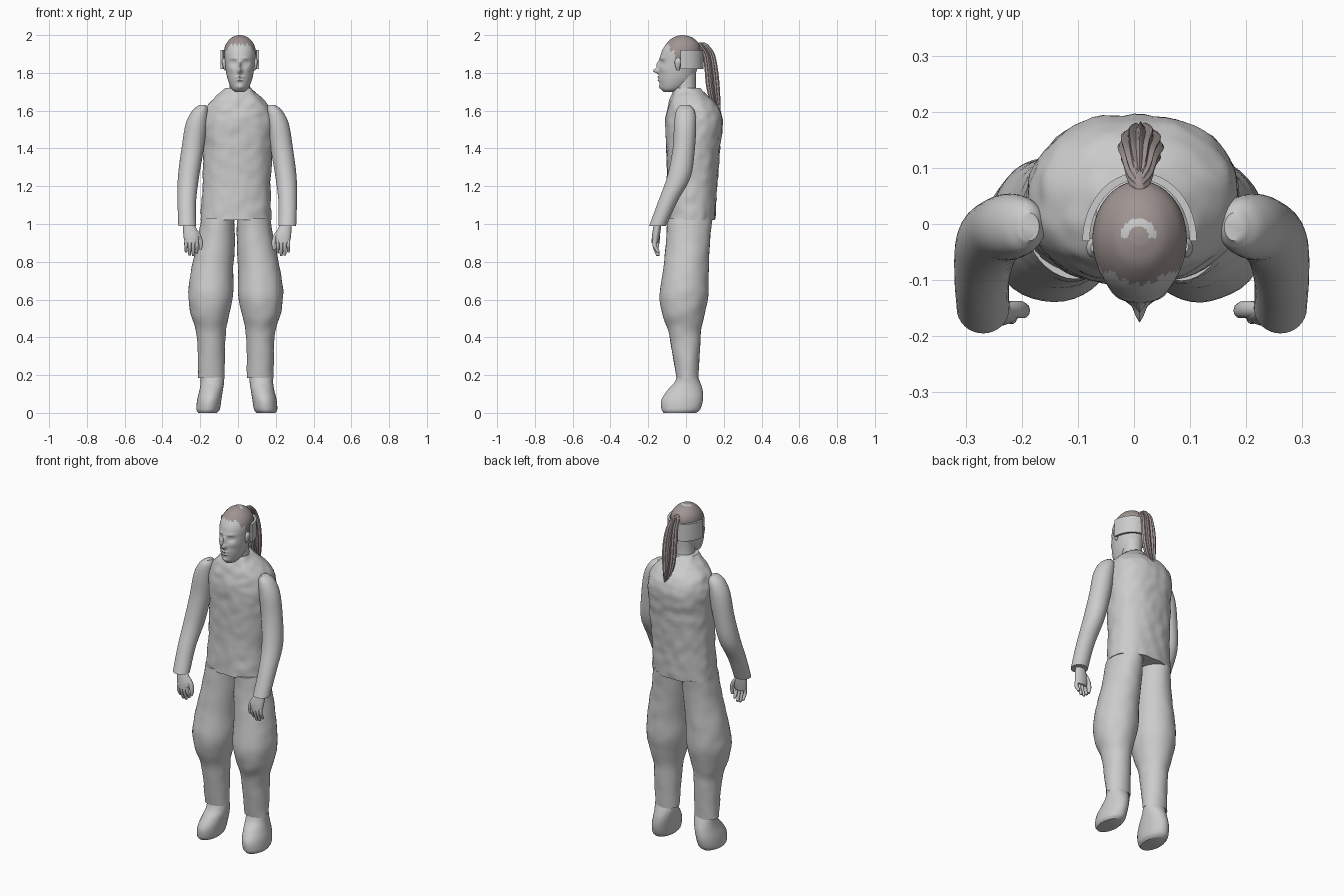
import bpy, bmesh, math
from mathutils import Vector, noise

cube = bpy.data.objects.get("Cube")
if cube:
    bpy.data.objects.remove(cube, do_unlink=True)


def material(name, rgb):
    m = bpy.data.materials.new(name)
    m.use_nodes = True
    m.diffuse_color = (*rgb, 1)
    bsdf = m.node_tree.nodes["Principled BSDF"]
    bsdf.inputs["Base Color"].default_value = (*rgb, 1)
    bsdf.inputs["Roughness"].default_value = 0.8
    return m


GREY = material("plain grey", (0.6, 0.6, 0.6))
HAIR = material("hair brown", (0.35, 0.30, 0.29))


def finish(name, bm, mats, angle=45):
    bmesh.ops.recalc_face_normals(bm, faces=bm.faces)
    mesh = bpy.data.meshes.new(name)
    bm.to_mesh(mesh)
    bm.free()
    for m in mats:
        mesh.materials.append(m)
    ob = bpy.data.objects.new(name, mesh)
    bpy.context.collection.objects.link(ob)
    bpy.ops.object.select_all(action='DESELECT')
    ob.select_set(True)
    bpy.context.view_layer.objects.active = ob
    bpy.ops.object.shade_smooth_by_angle(angle=math.radians(angle))
    return ob


def spline(rings, steps):
    """Smoothly fill in the sections between the given ones."""
    pts = [Vector(r) for r in rings]
    out = []
    for i in range(len(pts) - 1):
        a, b = pts[i], pts[i + 1]
        ta = (b - pts[i - 1]) / 2 if i else b - a
        tb = (pts[i + 2] - a) / 2 if i + 2 < len(pts) else b - a
        for k in range(steps):
            t = k / steps
            u = 1 - t
            out.append(a * (u * u * (1 + 2 * t)) + ta * (t * u * u)
                       + b * (t * t * (3 - 2 * t)) - tb * (t * t * u))
    return out + [pts[-1]]


def loft(rings, sides=32, steps=5, power=2.0, ridges=0, side=1, shift=0):
    """Skin horizontal sections (x, z, half width, front y, back y)."""
    bm = bmesh.new()
    loops = []
    for x, z, rx, front, back in spline(rings, steps):
        loop = []
        for i in range(sides):
            a = math.tau * i / sides
            c, s = math.cos(a), math.sin(a)
            k = (abs(c) ** power + abs(s) ** power) ** (-1 / power)
            if ridges:
                k *= 1 + 0.13 * math.cos(ridges * a)
            loop.append(bm.verts.new((side * (x + rx * k * c) + shift,
                                      (front + back) / 2 + (back - front) / 2 * k * s, z)))
        loops.append(loop)
    for lo, hi in zip(loops, loops[1:]):
        for i in range(sides):
            j = (i + 1) % sides
            bm.faces.new((lo[i], lo[j], hi[j], hi[i]))
    bm.faces.new(loops[0])
    bm.faces.new(loops[-1])
    return bm


def crumple(bm, amount, scale):
    """Soft cloth unevenness."""
    for v in bm.verts:
        d = Vector((v.co.x, v.co.y, 0)).normalized()
        v.co += d * amount * noise.noise(v.co * scale)


# Shirt body
bm = loft([(-.012, 1.02, .187, -.105, .153), (-.008, 1.2, .18, -.1, .165),
           (0, 1.4, .183, -.105, .18), (0, 1.54, .187, -.108, .195),
           (0, 1.62, .165, -.095, .172), (0, 1.67, .122, -.08, .125),
           (0, 1.72, .07, -.062, .075)], sides=64, steps=8, power=2.3)
crumple(bm, .007, 22)
finish("shirt_body", bm, [GREY])

LEG = [(.13, .185, .07, -.05, .065), (.13, .35, .073, -.078, .075),
       (.132, .44, .08, -.095, .08), (.135, .52, .101, -.125, .098),
       (.132, .62, .119, -.14, .118), (.125, .75, .112, -.122, .12),
       (.105, .9, .1, -.106, .126), (.095, 1.03, .088, -.1, .14)]
BOOT = [(.155, 0, .05, -.118, .055), (.152, .02, .062, -.13, .076),
        (.146, .07, .064, -.13, .09), (.136, .12, .062, -.098, .088),
        (.13, .16, .062, -.062, .076), (.13, .2, .064, -.044, .06)]
ARM = [(.265, .99, .047, -.195, -.105), (.267, 1.12, .049, -.147, -.045),
       (.258, 1.25, .056, -.1, .025), (.236, 1.4, .059, -.07, .047),
       (.216, 1.53, .057, -.063, .054), (.196, 1.6, .042, -.052, .045),
       (.183, 1.63, .018, -.03, .02)]
PALM = [(.242, .9, .036, -.182, -.146), (.243, .94, .042, -.18, -.138),
        (.258, 1.0, .03, -.17, -.13)]
THUMB = [(.195, .865, .007, -.166, -.146), (.193, .9, .012, -.168, -.14),
         (.207, .94, .015, -.168, -.136), (.228, .975, .012, -.165, -.14)]

for label, side in (("left", 1), ("right", -1)):
    # Trouser leg, boot and sleeve
    bm = loft(LEG, sides=40, steps=6, side=side, shift=-.012)
    crumple(bm, .004, 16)
    finish(label + "_trouser_leg", bm, [GREY])
    finish(label + "_boot", loft(BOOT, side=side, shift=-.006), [GREY])
    finish(label + "_sleeve", loft(ARM, side=side, shift=-.004), [GREY])
    # Hand with curled fingers
    finish(label + "_palm", loft(PALM, sides=16, side=side, shift=-.004), [GREY])
    finish(label + "_thumb", loft(THUMB, sides=10, steps=3, side=side, shift=-.004), [GREY])
    for i, low in enumerate((.845, .83, .832, .848)):
        x = .214 + .019 * i
        finger = [(x, low, .005, -.155, -.14), (x, low + .012, .008, -.163, -.141),
                  (x, .885, .0095, -.178, -.155), (x, .915, .0095, -.177, -.153)]
        finish(f"{label}_finger_{i + 1}",
               loft(finger, sides=10, steps=3, side=side, shift=-.004), [GREY])

# Neck
finish("neck", loft([(.01, 1.66, .062, -.066, .06), (.01, 1.74, .054, -.06, .052),
                     (.01, 1.83, .056, -.06, .055)]), [GREY])

# Head with sculpted face
bm = loft([(.01, 1.7, .024, -.118, -.06), (.01, 1.718, .045, -.132, -.012),
           (.01, 1.76, .063, -.142, .036), (.01, 1.81, .074, -.142, .056),
           (.01, 1.86, .08, -.14, .07), (.01, 1.91, .084, -.13, .077),
           (.01, 1.95, .075, -.107, .07), (.01, 1.982, .05, -.076, .042),
           (.01, 1.996, .024, -.045, .01), (.01, 2.0, .005, -.025, -.012)],
          sides=72, steps=8)
# x offset, z, x spread, z spread, push along y
FACE = [(0, 1.81, .011, .013, -.032), (0, 1.842, .008, .022, -.016),
        (.033, 1.853, .016, .012, .013), (.033, 1.853, .009, .005, -.007),
        (.03, 1.878, .022, .007, -.005), (0, 1.776, .02, .005, -.011),
        (0, 1.761, .017, .005, -.01), (0, 1.769, .025, .003, .005),
        (0, 1.725, .02, .012, -.009), (.045, 1.82, .018, .016, -.005)]
for v in bm.verts:
    if v.co.y < -.04:
        push = 0
        for dx, z, sx, sz, amount in FACE:
            for x in {dx, -dx}:
                push += amount * math.exp(-((v.co.x - .01 - x) / sx) ** 2
                                          - ((v.co.z - z) / sz) ** 2)
        v.co.y += push
# Hairline, with a thin patch of scalp on the crown
for f in bm.faces:
    c = f.calc_center_median()
    edge = 1.95 if c.y < -.085 else 1.915 if c.y < -.06 else 1.87
    edge += .006 * math.sin(c.x * 300)
    crown = .018 < math.hypot(c.x - .008, c.y + .022) < .032 and c.y > -.025
    f.material_index = int(c.z > edge and not crown)
finish("head", bm, [GREY, HAIR], 60)

# Ears
for label, side in (("left", 1), ("right", -1)):
    ear = [(.076, 1.812, .004, -.048, -.036), (.08, 1.83, .009, -.056, -.032),
           (.083, 1.86, .012, -.06, -.024), (.081, 1.88, .006, -.05, -.032)]
    finish(label + "_ear", loft(ear, sides=12, side=side, shift=.01), [GREY])

# Stiff band wrapped round the back of the head
bm = bmesh.new()
rows = []
for i in range(25):
    a = math.pi * i / 24
    c, s = math.cos(a), math.sin(a)
    rows.append([bm.verts.new((.01 + r * c, -.03 + (r + .02) * s, z))
                 for r, z in ((.089, 1.82), (.102, 1.82), (.102, 1.922), (.089, 1.922))])
for p, q in zip(rows, rows[1:]):
    for i in range(4):
        j = (i + 1) % 4
        bm.faces.new((p[i], p[j], q[j], q[i]))
bm.faces.new(rows[0])
bm.faces.new(rows[-1])
finish("head_band", bm, [GREY])

# Ponytail
finish("ponytail", loft([(.012, 1.565, .004, .172, .182), (.012, 1.63, .019, .138, .18),
                         (.012, 1.72, .034, .112, .175), (.012, 1.82, .036, .102, .165),
                         (.01, 1.9, .029, .09, .148), (.01, 1.945, .02, .06, .118),
                         (.01, 1.962, .008, .055, .095)],
                        sides=72, steps=6, ridges=12), [HAIR], 60)
